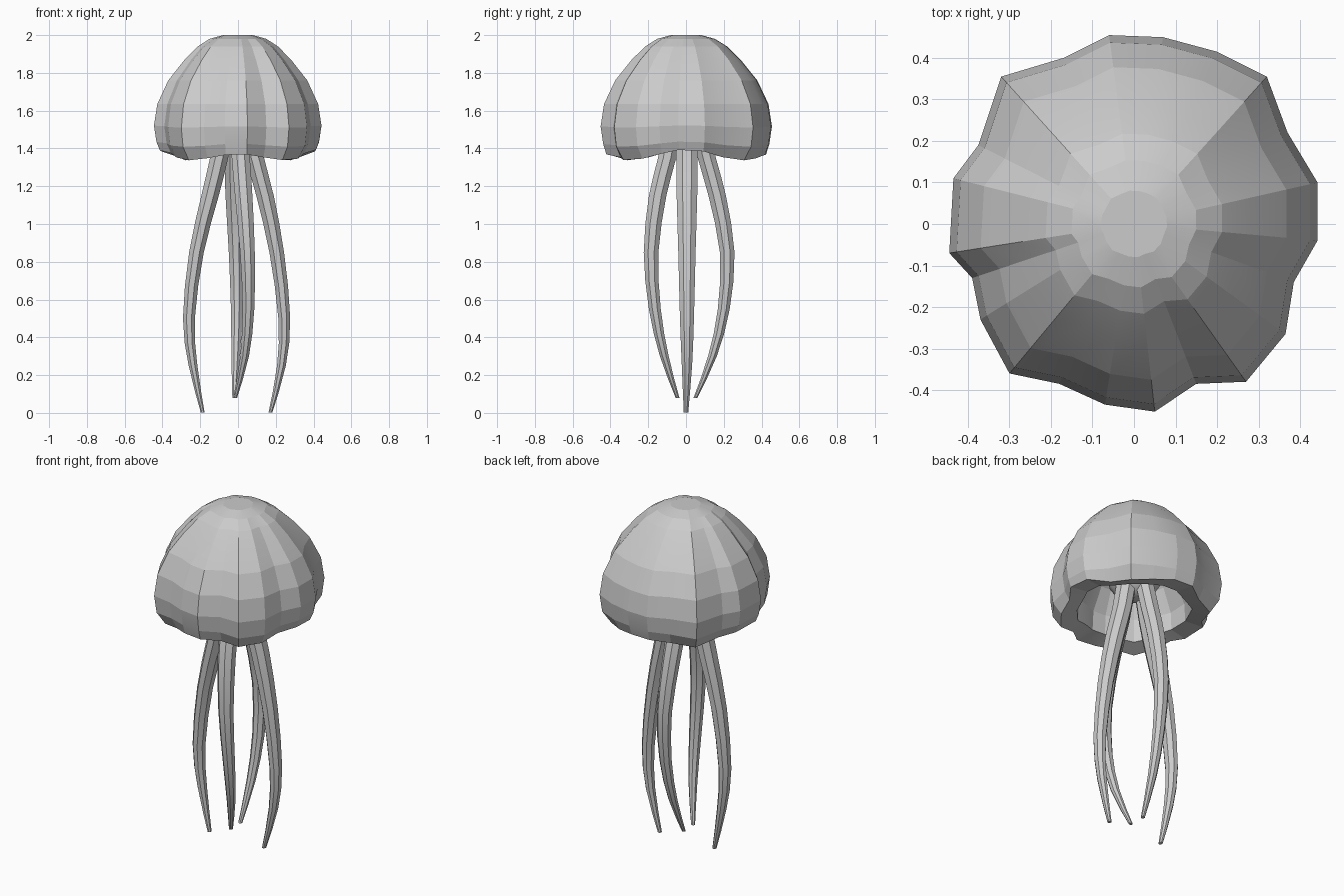
import bpy, bmesh, math
from mathutils import Vector

if "Cube" in bpy.data.objects:
    bpy.data.objects.remove(bpy.data.objects["Cube"])


def loft(name, rings, cap_start=True, cap_end=True):
    """Skin a list of equal-length vertex rings."""
    bm = bmesh.new()
    rows = [[bm.verts.new(p) for p in ring] for ring in rings]
    n = len(rows[0])
    for a, b in zip(rows, rows[1:]):
        for i in range(n):
            j = (i + 1) % n
            bm.faces.new((a[i], a[j], b[j], b[i]))
    if cap_start:
        bm.faces.new(rows[0])
    if cap_end:
        bm.faces.new(rows[-1])
    bmesh.ops.recalc_face_normals(bm, faces=bm.faces)
    me = bpy.data.meshes.new(name)
    bm.to_mesh(me)
    bm.free()
    ob = bpy.data.objects.new(name, me)
    bpy.context.collection.objects.link(ob)
    return ob


def smooth(ob, angle):
    bpy.ops.object.select_all(action='DESELECT')
    ob.select_set(True)
    bpy.context.view_layer.objects.active = ob
    bpy.ops.object.shade_smooth_by_angle(angle=math.radians(angle))


# Bell: lumpy plan outline at the widest level
outline = [(-.06, .455), (.07, .45), (.2, .415), (.32, .355), (.37, .22), (.442, .1),
           (.442, -.04), (.385, -.14), (.365, -.265), (.27, -.38), (.15, -.385),
           (.05, -.452), (-.07, -.435), (-.18, -.385), (-.3, -.36), (-.37, -.23),
           (-.39, -.13), (-.445, -.07), (-.435, .11), (-.375, .19), (-.32, .355), (-.17, .4)]

# (height, scale, rim wave, blend to round): outer crown, down to rim, up inside
levels = [(2.0, .18, 0, .5), (1.98, .34, 0, .2), (1.94, .48, 0, .1), (1.87, .635, 0, 0),
          (1.76, .83, 0, 0), (1.635, .96, 0, 0), (1.515, 1.0, .2, 0), (1.42, .97, .5, 0),
          (1.36, .9, 1, 0), (1.38, .69, .6, .5), (1.5, .68, 0, .7), (1.63, .55, 0, 1),
          (1.74, .35, 0, 1), (1.78, .1, 0, 1)]
rings = []
for z, s, wave, rnd in levels:
    ring = []
    for x, y in outline:
        ang, r = math.atan2(y, x), math.hypot(x, y)
        c4 = math.cos(4 * ang)
        r = (r * (1 - rnd) + .44 * rnd) * s
        if z == 1.36:                      # lobes tuck inward at the rim
            r *= 1 + .04 * c4
        dz = wave * (.022 * c4 + .012 * math.cos(2 * ang))
        ring.append((r * math.cos(ang), r * math.sin(ang), z + dz))
    rings.append(ring)
bell = loft("bell", rings)
smooth(bell, 12)

# Bulb under the bell where the arms meet
bpy.ops.mesh.primitive_uv_sphere_add(segments=12, ring_count=8, radius=.15,
                                     location=(0, 0, 1.6))
bulb = bpy.context.object
bulb.name = "inner_bulb"
smooth(bulb, 30)

# Arms: centre-line points (x, y, z)
arms = {
    "left_arm": [(-.06, .005, 1.58), (-.1, .005, 1.35), (-.148, .005, 1.15), (-.22, .005, .85),
                 (-.26, .005, .5), (-.238, .005, .25), (-.187, 0, .003)],
    "right_arm": [(.05, .005, 1.58), (.09, .005, 1.35), (.143, .005, 1.15), (.205, .005, .85),
                  (.245, .005, .5), (.23, .005, .25), (.172, 0, .003)],
    "front_arm": [(.0, -.06, 1.58), (.015, -.1, 1.35), (.03, -.15, 1.15), (.05, -.185, .85),
                  (.055, -.165, .55), (.035, -.115, .3), (-.015, -.045, .08)],
    "back_arm": [(-.01, .06, 1.58), (-.022, .11, 1.35), (-.02, .165, 1.15), (-.01, .218, .85),
                 (-.006, .2, .55), (-.012, .14, .3), (-.02, .05, .08)],
}
radii = [.052, .052, .05, .042, .034, .025, .011]


def spline(p, t):
    """Catmull-Rom point on a list of vectors."""
    i = min(int(t), len(p) - 2)
    u = t - i
    a, b, c, d = p[max(i - 1, 0)], p[i], p[i + 1], p[min(i + 2, len(p) - 1)]
    return (b * 2 + (c - a) * u + (a * 2 - b * 5 + c * 4 - d) * u * u
            + (b * 3 - a - c * 3 + d) * u ** 3) * .5


for name, pts in arms.items():
    keys = [Vector((*p, r)) for p, r in zip(pts, radii)]
    wide_y = 1.18 if name in ("left_arm", "right_arm") else 1
    tube = []
    for k in range(13):
        x, y, z, r = spline(keys, k / 2)
        tube.append([(x + r * math.cos(a), y + r * wide_y * math.sin(a), z)
                     for a in (math.tau * (i + .5) / 8 for i in range(8))])
    smooth(loft(name, tube), 35)
